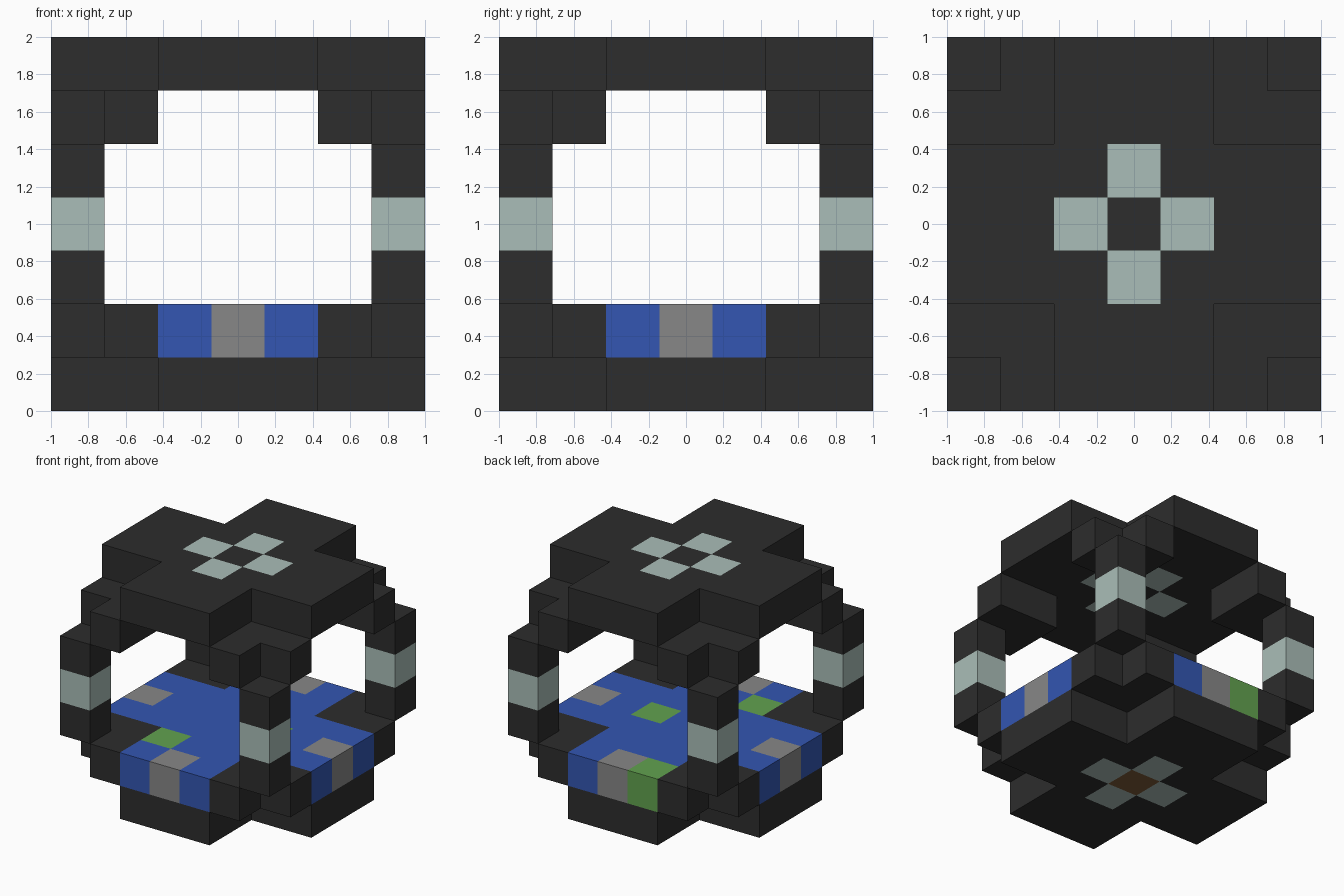
import bpy
import bmesh
from mathutils import Vector

N = 7              # blocks along each side
S = 2 / N          # block size

cube = bpy.data.objects.get("Cube")
if cube:
    bpy.data.objects.remove(cube, do_unlink=True)


def material(name, rgb):
    """Flat material from a display colour given in 0-255."""
    lin = [(c / 255 / 12.92) if c < 11 else ((c / 255 + 0.055) / 1.055) ** 2.4 for c in rgb]
    mat = bpy.data.materials.new(name)
    mat.use_nodes = True
    mat.diffuse_color = (*lin, 1)
    bsdf = next(n for n in mat.node_tree.nodes if n.type == 'BSDF_PRINCIPLED')
    bsdf.inputs["Base Color"].default_value = (*lin, 1)
    bsdf.inputs["Roughness"].default_value = 0.9
    return mat


CHARCOAL = material("charcoal", (45, 45, 45))
PALE = material("pale_glass", (170, 190, 184))
BLUE = material("water_blue", (51, 86, 178))
GREY = material("stone_grey", (135, 135, 135))
GREEN = material("leaf_green", (98, 162, 79))
BROWN = material("earth_brown", (126, 90, 56))
PALETTE = [CHARCOAL, PALE, BLUE, GREY, GREEN, BROWN]

# The two directions spanning each face, chosen so u x v = outward normal
X, Y, Z = Vector((1, 0, 0)), Vector((0, 1, 0)), Vector((0, 0, 1))
SIDES = [(X, Y, Z), (Y, Z, X), (Z, X, Y), (Y, X, -Z), (Z, Y, -X), (X, Z, -Y)]


def block_part(name, cells, colour):
    """One closed shell around a set of grid cells, coloured by cell."""
    cells = set(cells)
    bm = bmesh.new()
    for cell in cells:
        centre = Vector(cell) + Vector((0.5, 0.5, 0.5))
        for u, v, n in SIDES:
            if tuple(int(c) for c in Vector(cell) + n) in cells:
                continue
            mid = centre + n / 2
            corners = [mid + (a * u + b * v) / 2
                       for a, b in ((-1, -1), (1, -1), (1, 1), (-1, 1))]
            face = bm.faces.new([bm.verts.new(p * S - Vector((1, 1, 0))) for p in corners])
            face.material_index = PALETTE.index(colour(*cell))
    bmesh.ops.remove_doubles(bm, verts=bm.verts, dist=S / 100)
    mesh = bpy.data.meshes.new(name)
    bm.to_mesh(mesh)
    bm.free()
    for mat in PALETTE:
        mesh.materials.append(mat)
    obj = bpy.data.objects.new(name, mesh)
    bpy.context.collection.objects.link(obj)
    return obj


def cross_layer(z):
    """Plus-shaped slab with three-block-wide arms."""
    return [(x, y, z) for x in range(N) for y in range(N)
            if abs(x - 3) <= 1 or abs(y - 3) <= 1]


def plate_colour(centre):
    """Pale cross of four blocks around a centre block."""
    def rule(x, y, z):
        ring = abs(x - 3) + abs(y - 3)
        return centre if ring == 0 else PALE if ring == 1 else CHARCOAL
    return rule


def floor_colour(x, y, z):
    """Blue floor, grey mid-edge blocks, a few green ones."""
    if (x, y) in {(2, 1), (4, 3), (2, 6)}:
        return GREEN
    return GREY if abs(x - 3) + abs(y - 3) == 3 and 3 in (x, y) else BLUE


# Horizontal slabs
block_part("base_plate", cross_layer(0), plate_colour(BROWN))
block_part("floor", cross_layer(1), floor_colour)
block_part("roof_plate", cross_layer(6), plate_colour(CHARCOAL))

# Corner posts with a pale band, and L-shaped brackets below and above them
for side_x, flip_x in (("right", False), ("left", True)):
    for side_y, flip_y in (("front", False), ("back", True)):
        def place(x, y, z):
            return (6 - x if flip_x else x, 6 - y if flip_y else y, z)

        corner = f"{side_y}_{side_x}"
        block_part(f"{corner}_post", [place(0, 0, z) for z in (2, 3, 4)],
                   lambda x, y, z: PALE if z == 3 else CHARCOAL)
        for level, z in (("lower", 1), ("upper", 5)):
            block_part(f"{corner}_{level}_bracket",
                       [place(x, y, z) for x, y in ((0, 1), (1, 0), (1, 1))],
                       lambda x, y, z: CHARCOAL)
